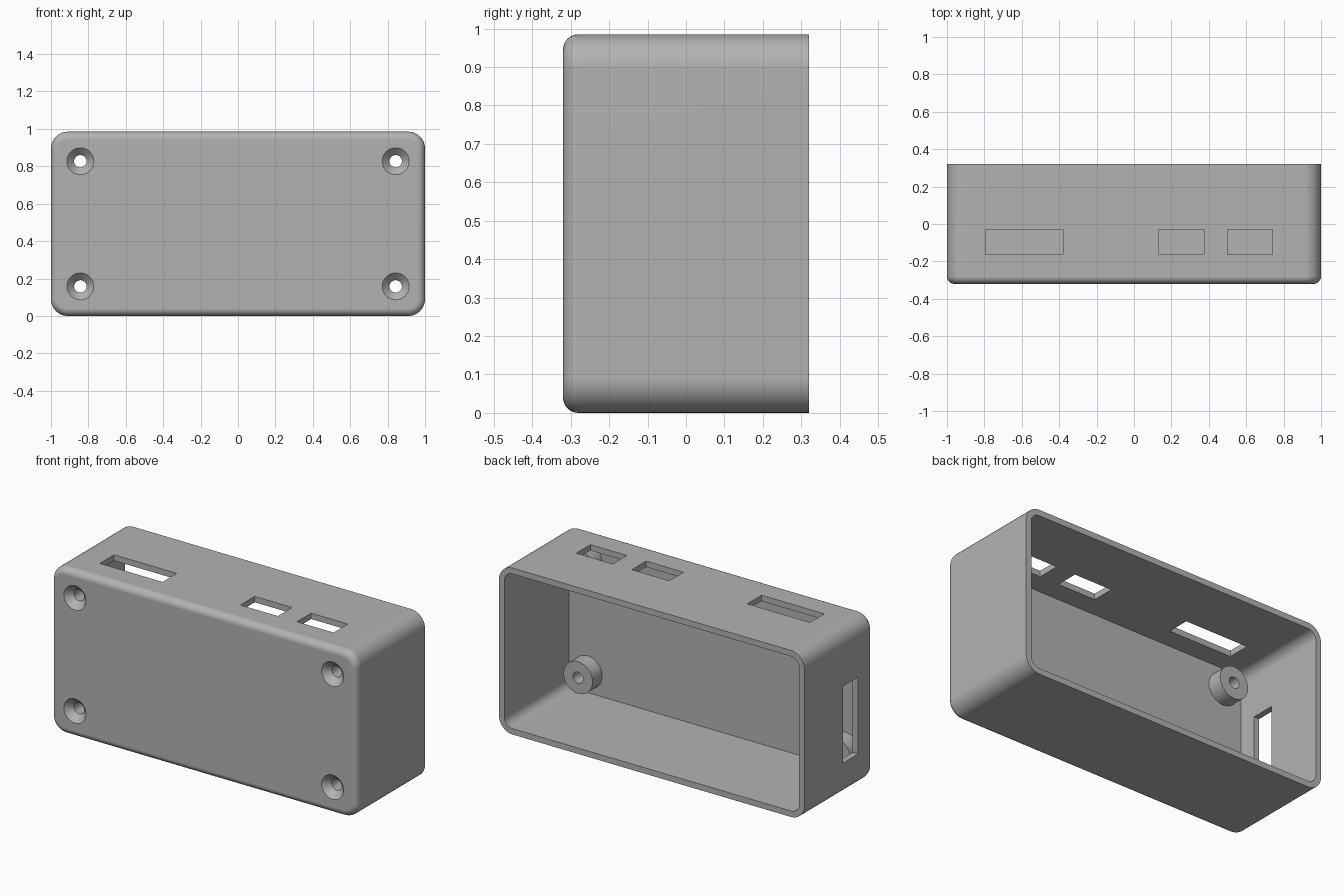
import bpy, bmesh, math

if "Cube" in bpy.data.objects:
    bpy.data.objects.remove(bpy.data.objects["Cube"])

HW, HH, HD = 1.0, 0.4925, 0.32      # half width, height and depth
WALL, CORNER, FILLET = 0.035, 0.09, 0.04
FLOOR = -HD + WALL

grey = bpy.data.materials.new("plain grey")
grey.use_nodes = True
grey.diffuse_color = (0.45, 0.45, 0.45, 1)
grey.node_tree.nodes["Principled BSDF"].inputs["Base Color"].default_value = grey.diffuse_color


def ring(hw, hh, r, y, cx=0.0, cz=HH, steps=10):
    """Rounded rectangle in the xz plane; a circle when hw = hh = r."""
    pts = []
    for q, (sx, sz) in enumerate([(1, 1), (-1, 1), (-1, -1), (1, -1)]):
        for i in range(steps + 1):
            a = math.pi / 2 * (q + i / steps)
            pts.append((cx + sx * (hw - r) + r * math.cos(a), y,
                        cz + sz * (hh - r) + r * math.sin(a)))
    return pts


def loft(name, rings):
    """Skin a closed solid through a list of rings."""
    bm = bmesh.new()
    loops = [[bm.verts.new(p) for p in pts] for pts in rings]
    for a, b in zip(loops, loops[1:]):
        for i in range(len(a)):
            j = (i + 1) % len(a)
            bm.faces.new((a[i], a[j], b[j], b[i]))
    bm.faces.new(loops[0])
    bm.faces.new(loops[-1])
    bmesh.ops.remove_doubles(bm, verts=bm.verts, dist=1e-5)
    bmesh.ops.recalc_face_normals(bm, faces=bm.faces)
    mesh = bpy.data.meshes.new(name)
    bm.to_mesh(mesh)
    bm.free()
    mesh.materials.append(grey)
    obj = bpy.data.objects.new(name, mesh)
    bpy.context.collection.objects.link(obj)
    return obj


def block(name, x0, x1, y0, y1, z0, z1):
    """Box used to cut a port opening."""
    def rect(y):
        return [(x0, y, z0), (x1, y, z0), (x1, y, z1), (x0, y, z1)]
    return loft(name, [rect(y0), rect(y1)])


def combine(target, tool, operation):
    """Apply a boolean and discard the tool."""
    tool.hide_render = True
    bpy.context.view_layer.objects.active = target
    mod = target.modifiers.new("cut", "BOOLEAN")
    mod.operation, mod.solver, mod.object = operation, "EXACT", tool
    bpy.ops.object.modifier_apply(modifier=mod.name)
    bpy.data.objects.remove(tool)


# Open-backed shell: filleted front, straight sides, hollow cavity
rings = []
for i in range(9):
    t = math.pi / 2 * i / 8
    d = FILLET * (1 - math.sin(t))
    rings.append(ring(HW - d, HH - d, CORNER - d, -HD + FILLET * (1 - math.cos(t))))
rings.append(ring(HW, HH, CORNER, HD))
for y in (HD, FLOOR):
    rings.append(ring(HW - WALL, HH - WALL, CORNER - WALL, y))
case = loft("enclosure_shell", rings)

# Screw bosses with countersunk through holes
for x in (-0.843, 0.843):
    for z in (0.158, 0.827):
        boss = loft("boss", [ring(0.095, 0.095, 0.095, y, x, z) for y in (FLOOR - 0.015, -0.195)])
        combine(case, boss, "UNION")
        profile = [(0.082, -0.33), (0.033, -0.281), (0.033, -0.1)]
        combine(case, loft("screw_cutter", [ring(r, r, r, y, x, z) for r, y in profile]), "DIFFERENCE")

# Port openings in the top wall
for x0, x1 in ((-0.79, -0.38), (0.13, 0.375), (0.5, 0.74)):
    combine(case, block("port_cutter", x0, x1, -0.163, -0.03, 0.9, 1.1), "DIFFERENCE")

# Tall slot in the side wall
combine(case, block("slot_cutter", -1.1, -0.93, -0.18, -0.04, 0.205, 0.66), "DIFFERENCE")

# Smooth curved areas, keep edges crisp
bpy.ops.object.select_all(action="DESELECT")
case.select_set(True)
bpy.context.view_layer.objects.active = case
bpy.ops.object.shade_smooth_by_angle(angle=math.radians(30))
weighted = case.modifiers.new("weighted_normals", "WEIGHTED_NORMAL")
weighted.keep_sharp = True
